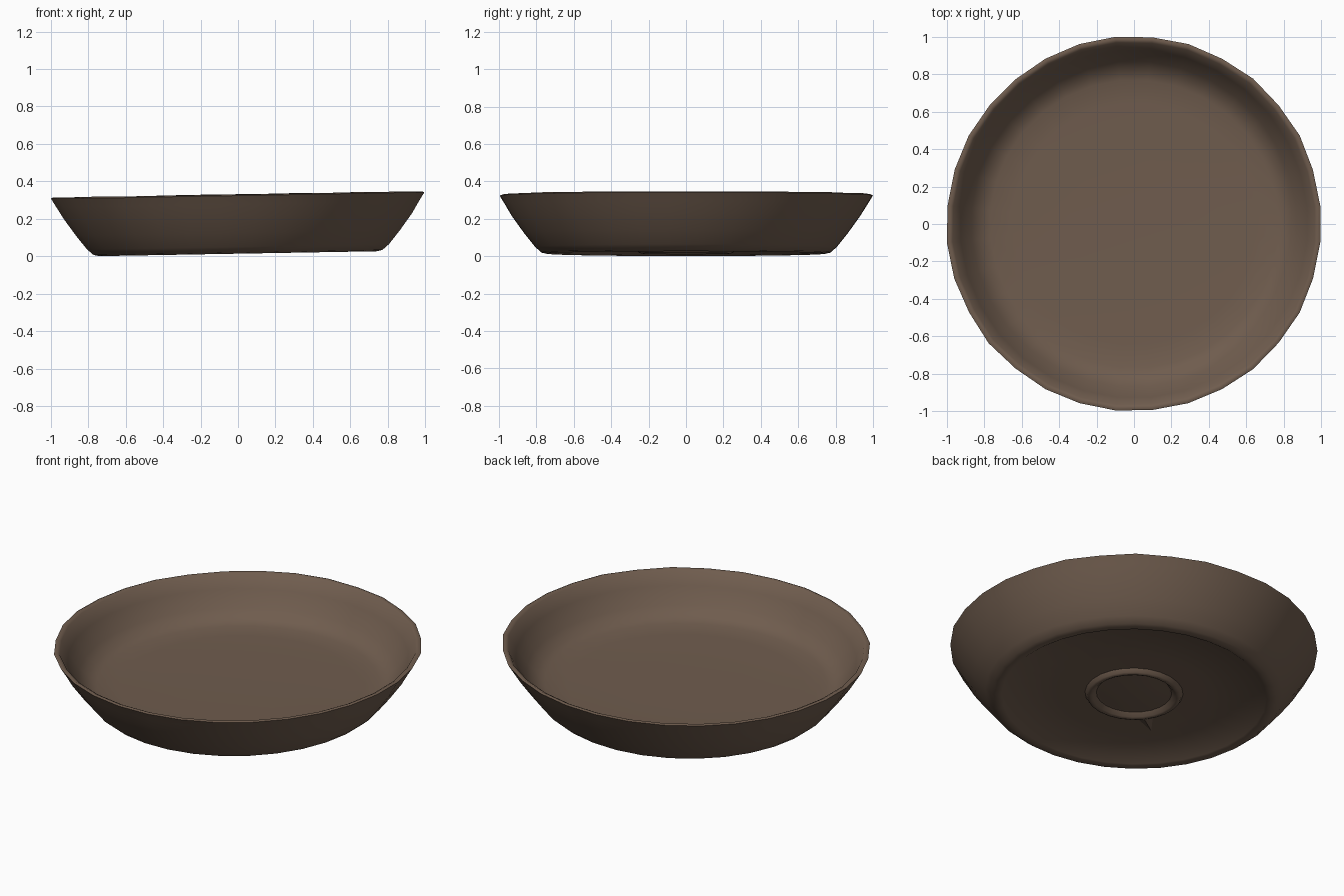
import bpy, bmesh, math, random
from mathutils import Matrix, Vector

random.seed(4)
SIDES = 32
TILT = 0.0175  # the dish leans slightly, higher on its left

cube = bpy.data.objects.get("Cube")
if cube:
    bpy.data.objects.remove(cube, do_unlink=True)

clay = bpy.data.materials.new("dark brown clay")
clay.use_nodes = True
colour = (0.16, 0.108, 0.076, 1)
clay.diffuse_color = colour
bsdf = clay.node_tree.nodes["Principled BSDF"]
bsdf.inputs["Base Color"].default_value = colour
bsdf.inputs["Roughness"].default_value = 0.9


def finish(name, bm, angle):
    """Lean the part with the dish and turn it into a smooth shaded object."""
    for v in bm.verts:
        v.co.z += TILT * v.co.x
    bmesh.ops.recalc_face_normals(bm, faces=bm.faces)
    mesh = bpy.data.meshes.new(name)
    bm.to_mesh(mesh)
    bm.free()
    mesh.materials.append(clay)
    obj = bpy.data.objects.new(name, mesh)
    bpy.context.collection.objects.link(obj)
    bpy.ops.object.select_all(action="DESELECT")
    obj.select_set(True)
    bpy.context.view_layer.objects.active = obj
    bpy.ops.object.shade_smooth_by_angle(angle=math.radians(angle))
    return obj


def lathe(profile, sides, closed=False):
    """Turn (radius, height) points around z."""
    bm = bmesh.new()
    verts = [bm.verts.new((r, 0, z)) for r, z in profile]
    pairs = list(zip(verts, verts[1:]))
    if closed:
        pairs.append((verts[-1], verts[0]))
    edges = [bm.edges.new(p) for p in pairs]
    bmesh.ops.spin(bm, geom=verts + edges, cent=(0, 0, 0), axis=(0, 0, 1),
                   angle=math.tau, steps=sides, use_duplicate=False)
    bmesh.ops.remove_doubles(bm, verts=bm.verts, dist=0.0005)
    bmesh.ops.rotate(bm, verts=bm.verts, cent=(0, 0, 0),
                     matrix=Matrix.Rotation(math.pi / sides, 3, "Z"))
    return bm


# Dish: recessed underside, foot, flared wall, thin lip, inner wall and floor
dish = lathe([
    (0, 0.040), (0.40, 0.040), (0.69, 0.038), (0.72, 0.018),
    (0.745, 0.0135), (0.775, 0.020), (0.81, 0.050), (0.87, 0.125),
    (0.935, 0.215), (0.975, 0.280), (1.003, 0.325), (0.99, 0.331),
    (0.972, 0.322), (0.93, 0.25), (0.87, 0.16), (0.82, 0.115),
    (0.77, 0.098), (0.65, 0.092), (0.35, 0.088), (0, 0.086)], SIDES)

# Hand-made unevenness near the lip
wobble = {}
for v in dish.verts:
    if v.co.z > 0.27:
        sector = round(math.atan2(v.co.y, v.co.x) / math.tau * SIDES * 2)
        k = wobble.setdefault(sector, random.uniform(-0.005, 0.002))
        v.co.x *= 1 + k
        v.co.y *= 1 + k
        v.co.z += k * 0.5
finish("dish", dish, 60)

# Small ring under the middle
ring = lathe([(0.27, 0.045), (0.255, 0.020), (0.24, 0.014),
              (0.225, 0.020), (0.20, 0.045)], 24, closed=True)
finish("base_ring", ring, 60)

# Shallow bump of clay inside the ring
bump = lathe([(0.22, 0.042), (0.12, 0.034), (0, 0.031)], 24)
finish("base_bump", bump, 60)

# Stray sliver of clay beside the ring
sliver = bmesh.new()
out = Vector((-0.80, -0.60, 0))
side = Vector((0.60, -0.80, 0))
low = sliver.verts.new(out * 0.25 + Vector((0, 0, 0.018)))
tip = sliver.verts.new(out * 0.41 + Vector((0, 0, 0.039)))
flanks = [sliver.verts.new(out * 0.25 + side * s + Vector((0, 0, 0.041)))
          for s in (-0.05, 0.05)]
for f in flanks:
    sliver.faces.new((low, tip, f))
sliver.faces.new((tip, flanks[0], flanks[1]))
sliver.faces.new((low, flanks[0], flanks[1]))
finish("clay_sliver", sliver, 30)
